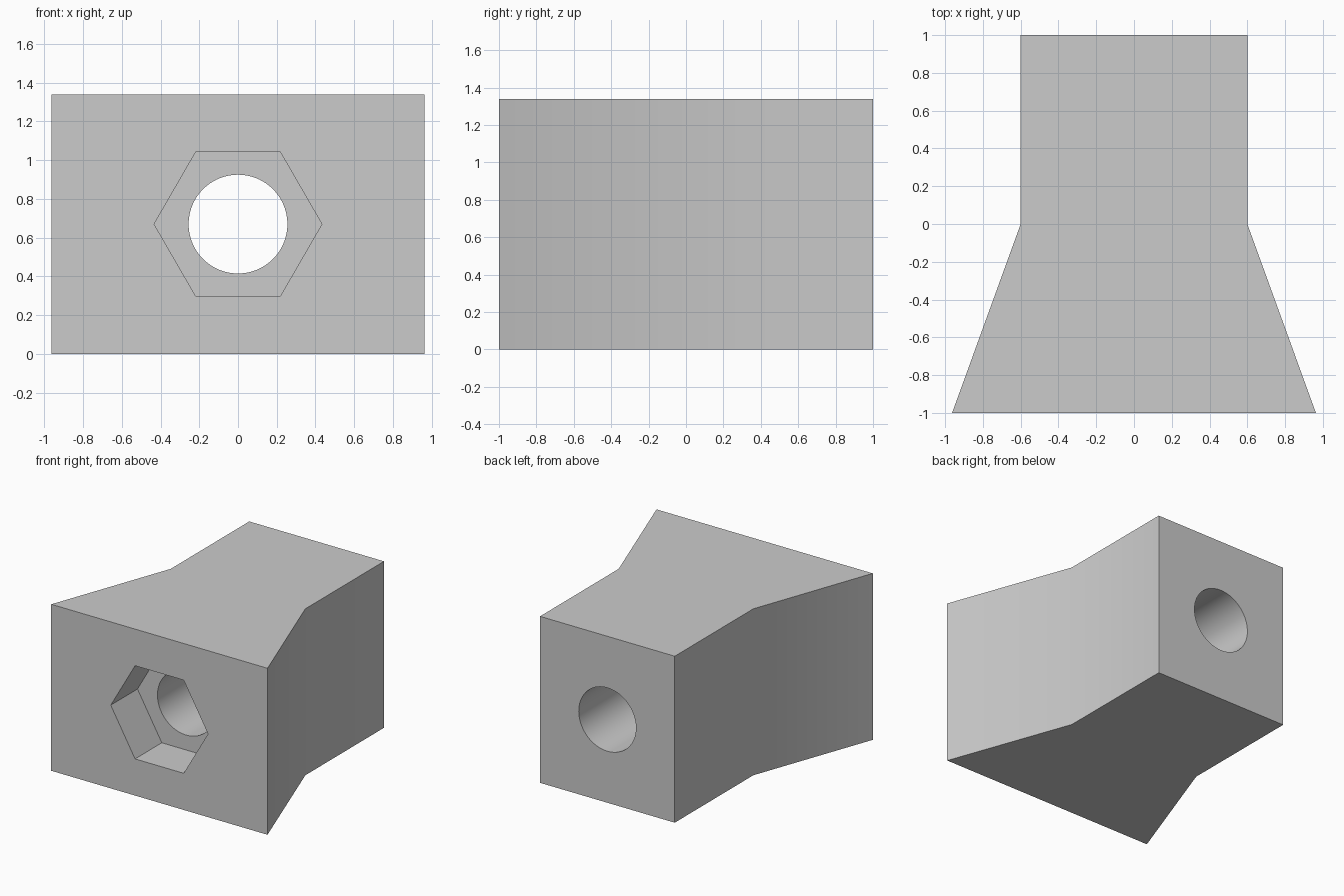
import bpy, bmesh, math

if "Cube" in bpy.data.objects:
    bpy.data.objects.remove(bpy.data.objects["Cube"])

H = 1.34          # block height
CZ = H / 2        # height of the bore axis

grey = bpy.data.materials.new("plain grey")
grey.diffuse_color = (0.6, 0.6, 0.6, 1)
grey.use_nodes = True
grey.node_tree.nodes["Principled BSDF"].inputs["Base Color"].default_value = grey.diffuse_color


def prism(name, points, offset):
    """Extrude a closed outline along an offset vector."""
    bm = bmesh.new()
    face = bm.faces.new([bm.verts.new(p) for p in points])
    ext = bmesh.ops.extrude_face_region(bm, geom=[face])
    verts = [v for v in ext["geom"] if isinstance(v, bmesh.types.BMVert)]
    bmesh.ops.translate(bm, verts=verts, vec=offset)
    bmesh.ops.recalc_face_normals(bm, faces=bm.faces)
    mesh = bpy.data.meshes.new(name)
    bm.to_mesh(mesh)
    bm.free()
    mesh.materials.append(grey)
    obj = bpy.data.objects.new(name, mesh)
    bpy.context.collection.objects.link(obj)
    return obj


def ring(sides, radius, y):
    """Regular polygon facing along y, with a corner on +x."""
    steps = [2 * math.pi * i / sides for i in range(sides)]
    return [(radius * math.cos(a), y, CZ + radius * math.sin(a)) for a in steps]


# Block: straight at the back, flaring toward the front
half = [(0.963, -1), (0.6, 0), (0.6, 1)]
outline = half + [(-x, y) for x, y in reversed(half)]
block = prism("flared_block", [(x, y, 0) for x, y in outline], (0, 0, H))

# Through bore and hexagonal nut pocket
cutters = [
    prism("bore_cutter", ring(96, 0.255, -1.2), (0, 2.4, 0)),
    prism("nut_pocket_cutter", ring(6, 0.433, -1.2), (0, 0.54, 0)),
]
bpy.context.view_layer.objects.active = block
block.select_set(True)
for cutter in cutters:
    mod = block.modifiers.new(cutter.name, "BOOLEAN")
    mod.operation = "DIFFERENCE"
    mod.solver = "EXACT"
    mod.object = cutter
    bpy.ops.object.modifier_apply(modifier=mod.name)
    bpy.data.objects.remove(cutter)

# Smooth bore and side bends, sharp corners
bpy.ops.object.shade_smooth_by_angle(angle=math.radians(30))
